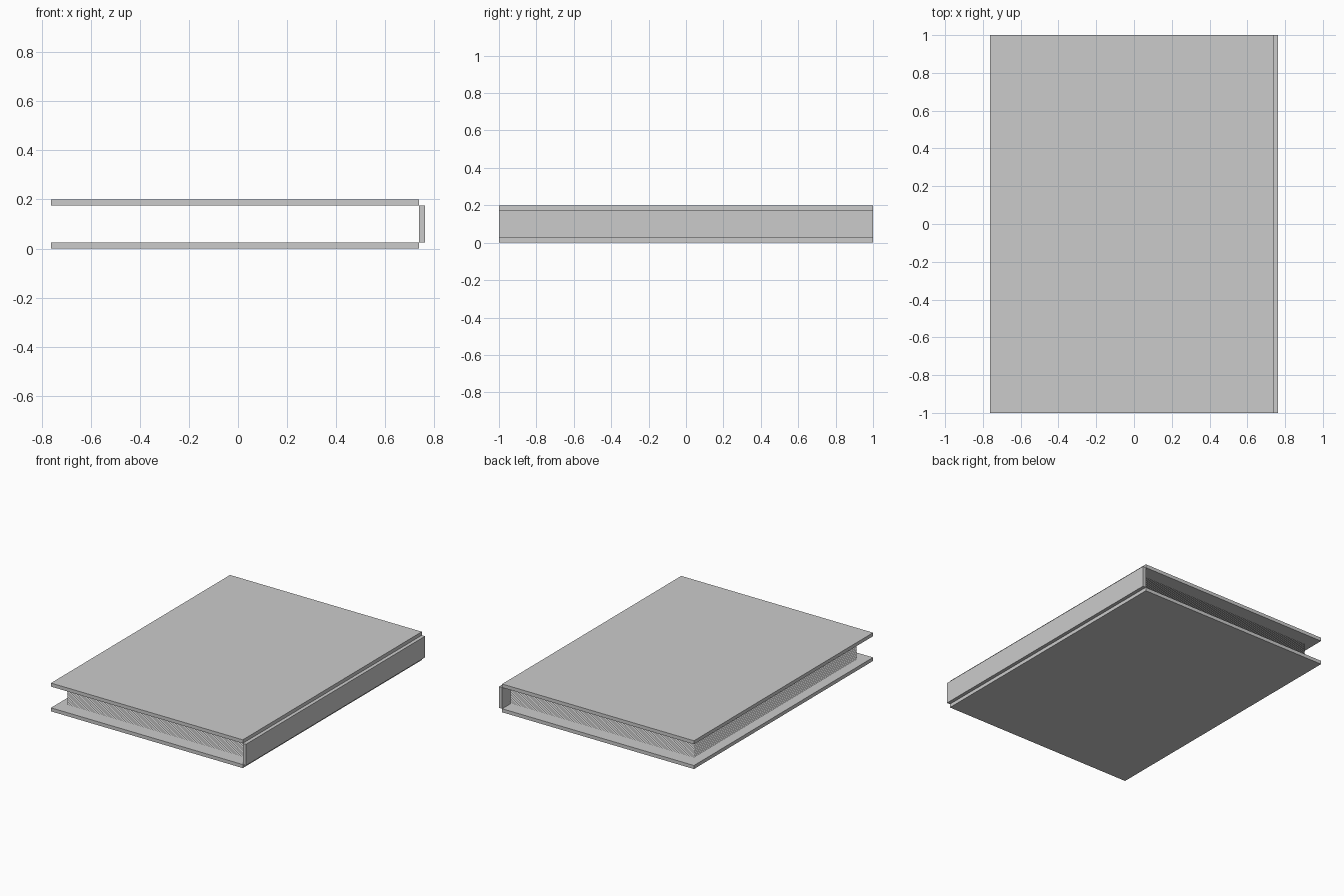
import bpy

if "Cube" in bpy.data.objects:
    bpy.data.objects.remove(bpy.data.objects["Cube"])

def box(name, x0, x1, y, z0, z1):
    bpy.ops.mesh.primitive_cube_add(size=1, location=((x0 + x1) / 2, 0, (z0 + z1) / 2))
    o = bpy.context.object
    o.name = name
    o.scale = (x1 - x0, 2 * y, z1 - z0)
    bpy.ops.object.transform_apply(location=False, rotation=False, scale=True)
    return o

# Hard covers
X0, X1, XS = -0.7625, 0.7375, 0.7625
box("back_cover", X0, X1, 1, 0, 0.025)
box("front_cover", X0, X1, 1, 0.175, 0.2)

# Spine between the covers
box("spine", X1, XS, 1, 0.025, 0.175)

# Stack of paper-thin pages, repeated upward
PX0, PX1, PY = -0.70, X1, 0.91
bpy.ops.mesh.primitive_plane_add(size=1, location=((PX0 + PX1) / 2, 0, 0.03))
pages = bpy.context.object
pages.name = "pages"
pages.scale = (PX1 - PX0, 2 * PY, 1)
bpy.ops.object.transform_apply(location=False, rotation=False, scale=True)
stack = pages.modifiers.new("stack", 'ARRAY')
stack.count = 29
stack.use_relative_offset = False
stack.use_constant_offset = True
stack.constant_offset_displace = (0, 0, 0.005)
